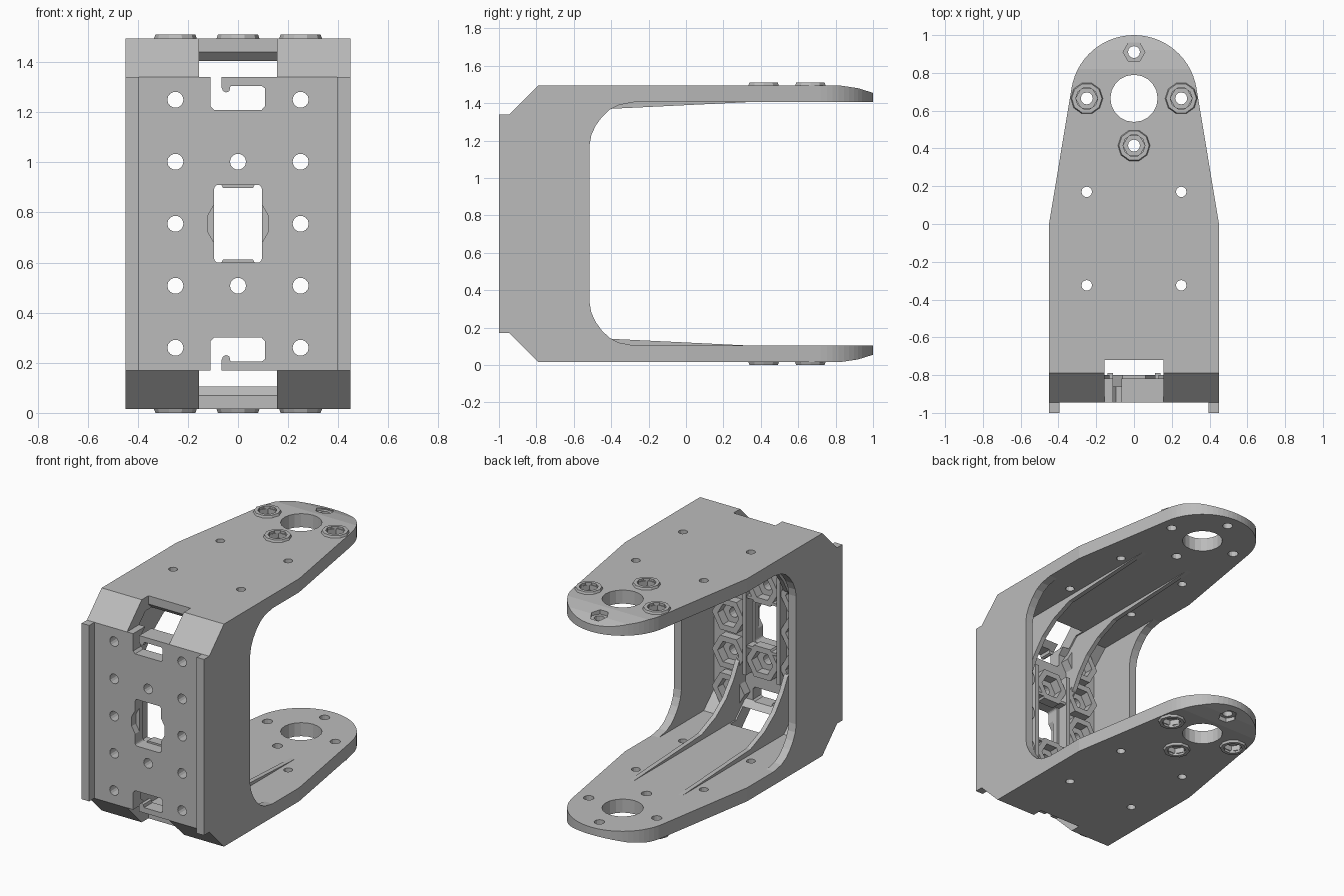
import bpy, bmesh
from math import sin, cos, pi, radians

if "Cube" in bpy.data.objects:
    bpy.data.objects.remove(bpy.data.objects["Cube"])

H = 1.51           # full height, used for mirroring top and bottom
grey = bpy.data.materials.new("plain_grey")
grey.use_nodes = True
GREY = (0.5, 0.5, 0.5, 1)
grey.diffuse_color = GREY
grey.node_tree.nodes["Principled BSDF"].inputs["Base Color"].default_value = GREY


def place(axis, t, p):
    return {"x": (t, p[0], p[1]), "y": (p[0], t, p[1]), "z": (p[0], p[1], t)}[axis]


def finish(name, bm):
    bmesh.ops.recalc_face_normals(bm, faces=bm.faces)
    me = bpy.data.meshes.new(name)
    bm.to_mesh(me)
    bm.free()
    me.materials.append(grey)
    ob = bpy.data.objects.new(name, me)
    bpy.context.collection.objects.link(ob)
    return ob


def prism(name, pts, axis, a, b):
    """Extrude a flat outline along an axis from a to b."""
    bm = bmesh.new()
    lo = [bm.verts.new(place(axis, a, p)) for p in pts]
    hi = [bm.verts.new(place(axis, b, p)) for p in pts]
    bm.faces.new(lo)
    bm.faces.new(hi)
    n = len(pts)
    for i in range(n):
        j = (i + 1) % n
        bm.faces.new((lo[i], lo[j], hi[j], hi[i]))
    return finish(name, bm)


def ngon(c, r, n, turn=0.0):
    return [(c[0] + r * cos(turn + 2 * pi * i / n), c[1] + r * sin(turn + 2 * pi * i / n))
            for i in range(n)]


def tube(name, c, n, axis, a, b, r_base, r_rim, r_in):
    """Ring standing on a at r_base, ending at b at r_rim, with a straight bore."""
    bm = bmesh.new()
    loops = [[bm.verts.new(place(axis, t, p)) for p in ngon(c, r, n)]
             for t, r in ((a, r_in), (a, r_base), (b, r_rim), (b, r_in))]
    for k in range(4):
        u, v = loops[k], loops[(k + 1) % 4]
        for i in range(n):
            j = (i + 1) % n
            bm.faces.new((u[i], u[j], v[j], v[i]))
    return finish(name, bm)


def rounded(x0, x1, z0, z1, r=0.015):
    pts = []
    for k, (x, z) in enumerate(((x1 - r, z1 - r), (x0 + r, z1 - r), (x0 + r, z0 + r), (x1 - r, z0 + r))):
        pts += [(x + r * cos(a), z + r * sin(a)) for a in (k * pi / 2 + s * pi / 6 for s in range(4))]
    return pts


def flip(pts):
    return [(p, H - q) for p, q in pts]


def mirrored(half):
    return half + flip(half)[::-1]


def boolean(ob, tools, op):
    """Apply boolean tools to the object, then discard them."""
    for t in tools:
        m = ob.modifiers.new("cut", "BOOLEAN")
        m.operation, m.solver, m.object = op, "EXACT", t
    bpy.context.view_layer.update()
    me = bpy.data.meshes.new_from_object(ob.evaluated_get(bpy.context.evaluated_depsgraph_get()))
    ob.modifiers.clear()
    ob.data = me
    for t in tools:
        bpy.data.objects.remove(t)


# Main U-shaped shell: front wall, chamfered corners and two arms
shell = mirrored([(-.945, .17), (-.79, .015), (.82, .015), (.92, .03), (1, .055),
                  (1, .105), (-.75, .105), (-.86, .21)])
bracket = prism("bracket_body", shell, "x", -.45, .45)

# Side flanges with a rounded inner edge and front lips
flange = mirrored([(-1, .17), (-.945, .17), (-.79, .015), (-.28, .015), (-.28, .105), (-.36, .12),
                   (-.41, .146), (-.45, .185), (-.483, .23), (-.506, .28), (-.515, .33)])
boolean(bracket, [prism("flange", flange, "x", *s) for s in ((-.45, -.395), (.395, .45))], "UNION")

# Plan outline: straight sides, taper and round tip
tip = (0, .665)
arc = [(.335 * cos(a), tip[1] + .335 * sin(a))
       for a in (radians(9.4 + 161.2 * i / 28) for i in range(29))]
plan = [(-.45, -1.1), (.45, -1.1), (.45, 0)] + arc + [(-.45, 0)]
boolean(bracket, [prism("plan", plan, "z", -.2, 1.7)], "INTERSECT")

# Openings in the arms
screws = [(.25, tip[1]), (-.25, tip[1]), (0, tip[1] - .25), (0, tip[1] + .245)]
small = [(x, y) for x in (-.25, .25) for y in (-.325, .17)]
cuts = [prism("bore", ngon(tip, .125, 20), "z", -.2, 1.7)]
cuts += [prism("hole", ngon(c, .032, 12), "z", -.2, 1.7) for c in screws]
cuts += [prism("hole", ngon(c, .028, 12), "z", -.2, 1.7) for c in small]
for c in screws:
    for a, b in ((-.1, .05), (H - .05, H + .1)):
        cuts.append(prism("socket", ngon(c, .058, 6), "z", a, b))

# Openings in the front wall
nuts = [(x, .755 + .2475 * k) for x in (-.25, .25) for k in range(-2, 3)]
nuts += [(0, .5075), (0, 1.0025)]
cuts += [prism("hole", ngon(c, .032, 14), "y", -1.1, -.7) for c in nuts]
cuts.append(prism("window", rounded(-.095, .095, .6, .91), "y", -1.1, -.7))
cuts.append(prism("recess", ngon((0, .755), .125, 12, pi / 12), "y", -1.1, -.9))

# Corner notches and hooked slots, top and bottom
notch = [(-1.1, -.1), (-.72, -.1), (-.72, .07), (-.68, .11), (-.68, .17), (-1.1, .17)]
hook = [(-.11, .15), (-.065, .15), (-.065, .212), (-.06, .225), (-.047, .231), (-.034, .225),
        (-.03, .205), (.095, .205), (.108, .215), (.108, .285), (.095, .3), (-.095, .3), (-.11, .285)]
for f in (list, flip):
    cuts.append(prism("notch", f(notch), "x", -.155, .155))
    cuts.append(prism("slot", f(hook), "y", -1.1, -.7))
boolean(bracket, cuts, "DIFFERENCE")

# Hexagonal nut cups on the inside of the front wall
for c in nuts:
    tube("nut_cup", c, 6, "y", -.865, -.8, .12, .12, .078)

# Raised screw collars outside both arms
for c in screws[:3]:
    tube("lower_collar", c, 10, "z", .02, 0, .087, .08, .058)
    tube("upper_collar", c, 10, "z", H - .02, H, .087, .08, .058)

# Ribs: curved gussets onto the arms and low ribs along the front wall
gusset = [(-.87, .55), (-.79, .47), (-.74, .38), (-.66, .28), (-.55, .2), (-.4, .14),
          (.32, .105), (.32, .09), (-.74, .09), (-.87, .2)]
for s in (-1, 1):
    x = s * .18
    prism("lower_gusset", gusset, "x", x - .015, x + .015)
    prism("upper_gusset", flip(gusset), "x", x - .015, x + .015)
    x = s * .125
    prism("wall_rib", [(-.865, .4), (-.79, .4), (-.79, H - .4), (-.865, H - .4)], "x", x - .014, x + .014)

# Frame bars above and below the window
for z in (.59, .92):
    prism("window_bar", [(-.865, z - .009), (-.8, z - .009), (-.8, z + .009), (-.865, z + .009)], "x", -.12, .12)
